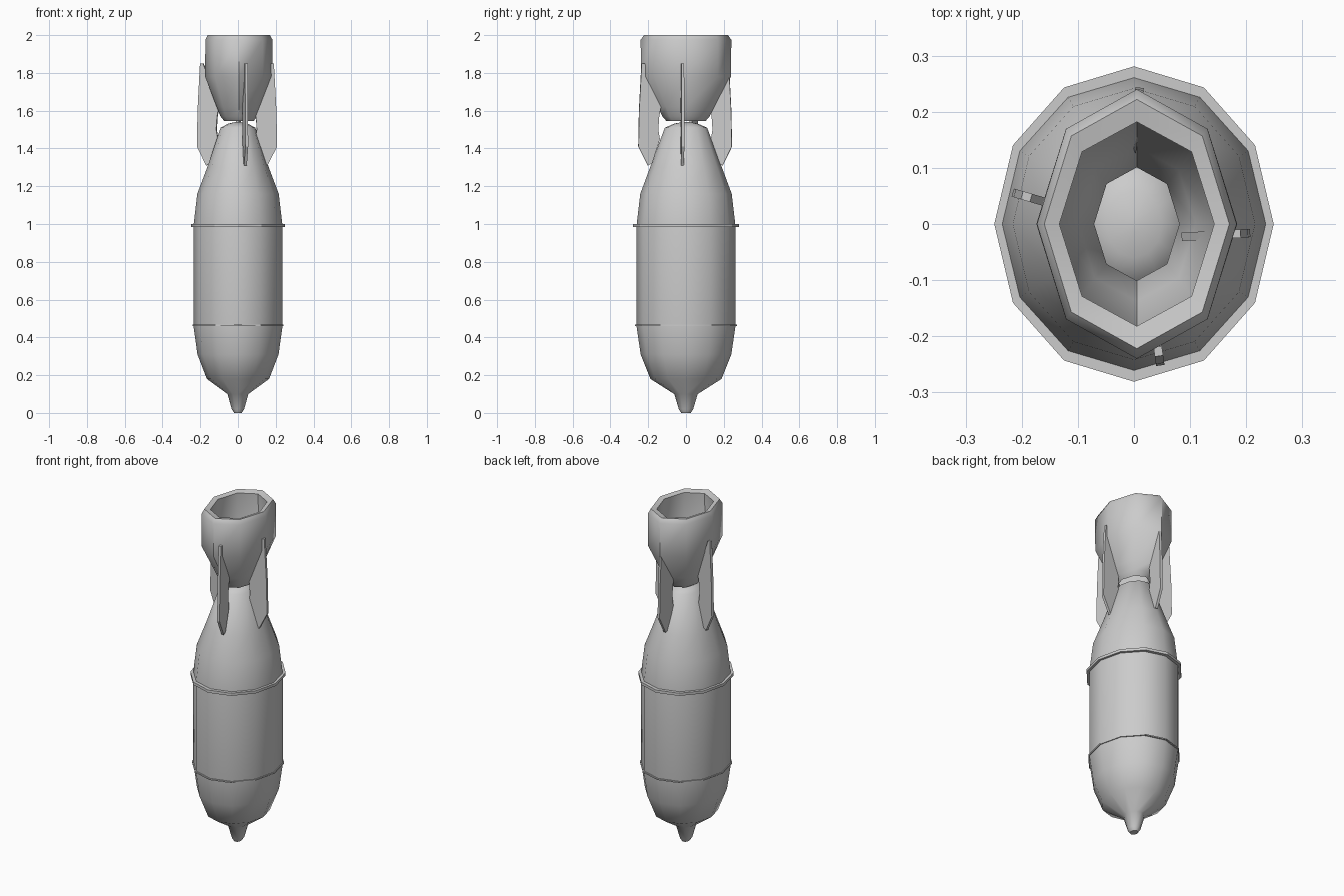
import bpy, bmesh, math
from mathutils import Vector

if "Cube" in bpy.data.objects:
    bpy.data.objects.remove(bpy.data.objects["Cube"])


def finish(bm, name, angle=40):
    bmesh.ops.recalc_face_normals(bm, faces=bm.faces)
    me = bpy.data.meshes.new(name)
    bm.to_mesh(me)
    bm.free()
    ob = bpy.data.objects.new(name, me)
    bpy.context.collection.objects.link(ob)
    bpy.ops.object.select_all(action='DESELECT')
    ob.select_set(True)
    bpy.context.view_layer.objects.active = ob
    bpy.ops.object.shade_smooth_by_angle(angle=math.radians(angle))
    return ob


def lathe(name, profile, sides, caps=False, loop=False, cx=0.0, angle=40):
    """Sweep (x radius, y radius, z) rows into an oval shell."""
    bm = bmesh.new()
    rings = []
    for rx, ry, z in profile:
        rings.append([bm.verts.new((cx + rx * math.cos(2 * math.pi * i / sides),
                                    ry * math.sin(2 * math.pi * i / sides), z))
                      for i in range(sides)])
    pairs = list(zip(rings, rings[1:]))
    if loop:
        pairs.append((rings[-1], rings[0]))
    for a, b in pairs:
        for i in range(sides):
            j = (i + 1) % sides
            bm.faces.new((a[i], a[j], b[j], b[i]))
    if caps:
        bm.faces.new(rings[0])
        bm.faces.new(rings[-1])
    return finish(bm, name, angle)


# Main casing: nose fuse, rounded front, straight barrel, tapered rear
lathe("casing", [
    (.020, .025, .0), (.033, .038, .02), (.055, .062, .10), (.165, .188, .18),
    (.215, .240, .31), (.236, .262, .46), (.236, .262, .99), (.216, .242, 1.16),
    (.163, .190, 1.30), (.092, .112, 1.51), (.050, .060, 1.532), (.012, .015, 1.54)],
    12, caps=True, angle=50)

# Raised bands around the barrel
for name, rx, ry, z0, z1 in (("upper_band", .249, .281, .984, 1.0),
                             ("lower_band", .241, .270, .460, .467)):
    lathe(name, [(.230, .256, z0), (rx, ry, z0), (rx, ry, z1), (.230, .256, z1)],
          12, loop=True, angle=30)

# Hollow tail shroud: outside wall, rounded rim, inside wall
lathe("tail_shroud", [
    (.078, .104, 1.545), (.098, .125, 1.57), (.118, .150, 1.62), (.179, .238, 1.78),
    (.178, .240, 1.975), (.165, .222, 2.0), (.138, .182, 1.992),
    (.142, .186, 1.80), (.105, .137, 1.64), (.076, .101, 1.56)],
    8, loop=True, cx=.005, angle=50)

# Fin outline: fraction from inner to outer edge, height
FIN = [(.86, 1.85), (.97, 1.60), (1.0, 1.41), (.58, 1.31), (.40, 1.32), (.05, 1.45),
       (.12, 1.50), (.08, 1.57), (.0, 1.62), (.72, 1.85)]


def fin(name, inner, outer, thick=.015):
    a, b = Vector(inner), Vector(outer)
    d = b - a
    side = Vector((-d.y, d.x)).normalized() * thick / 2
    bm = bmesh.new()
    loops = []
    for s in (1, -1):
        loops.append([bm.verts.new((*(a + d * u + side * s), z)) for u, z in FIN])
        bm.faces.new(loops[-1])
    n = len(FIN)
    for i in range(n):
        j = (i + 1) % n
        bm.faces.new((loops[0][i], loops[0][j], loops[1][j], loops[1][i]))
    finish(bm, name, 20)


# Four slightly irregular stabiliser fins
fin("fin_right", (.085, -.023), (.207, -.016))
fin("fin_left", (-.100, .022), (-.216, .056))
fin("fin_back", (-.004, .127), (.010, .243))
fin("fin_front", (.030, -.133), (.047, -.252))
